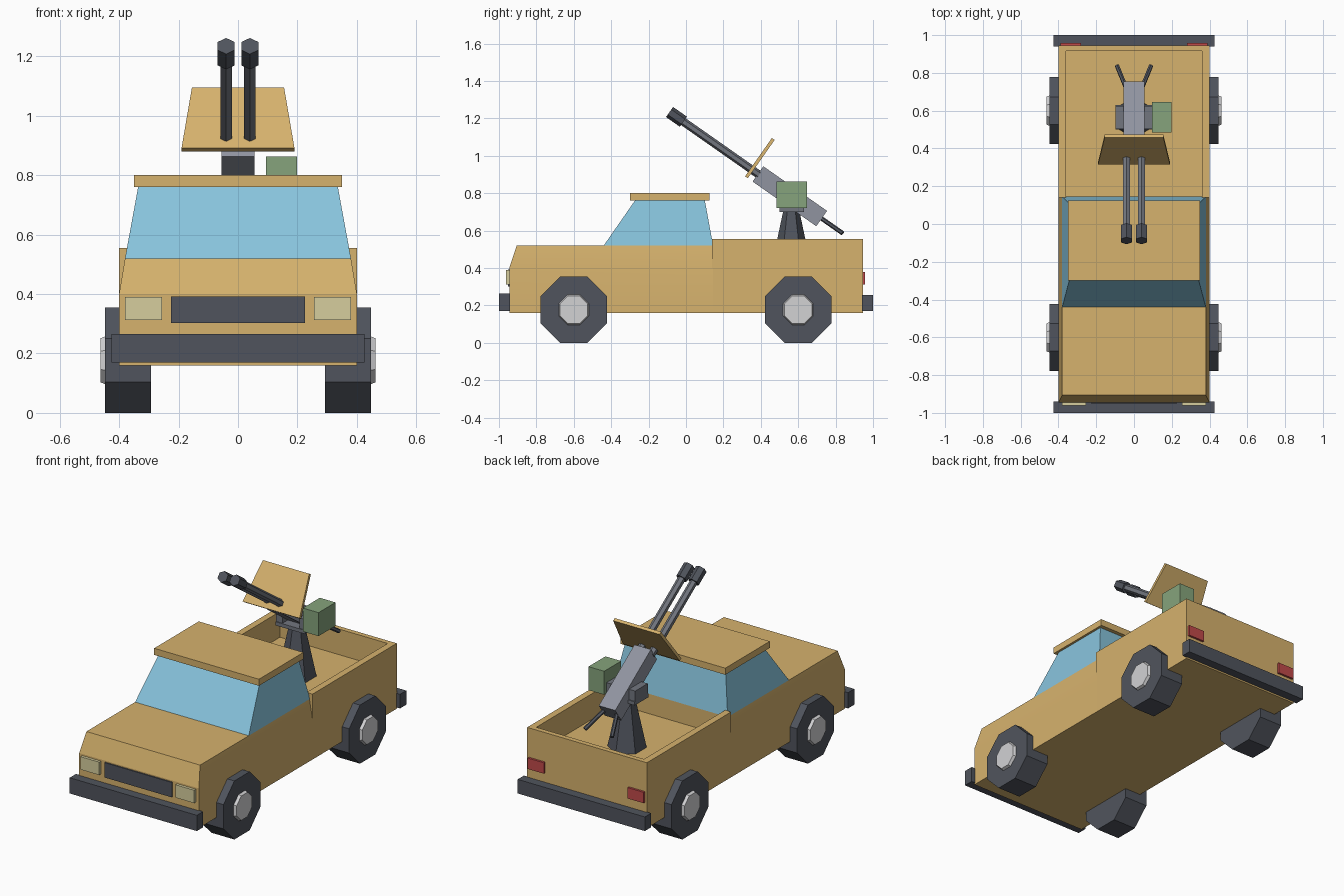
import bpy, bmesh, math
from mathutils import Matrix, Vector

cube = bpy.data.objects.get("Cube")
if cube:
    bpy.data.objects.remove(cube, do_unlink=True)


def material(name, hexcode):
    srgb = [int(hexcode[i:i + 2], 16) / 255 for i in (0, 2, 4)]
    col = [c / 12.92 if c < 0.04 else ((c + 0.055) / 1.055) ** 2.4 for c in srgb] + [1]
    m = bpy.data.materials.new(name)
    m.use_nodes = True
    m.diffuse_color = col
    m.node_tree.nodes["Principled BSDF"].inputs["Base Color"].default_value = col
    return m


TAN = material("sand paint", "D6B26D")
DARK = material("dark rubber", "50545D")
GLASS = material("window blue", "88C4DD")
SILVER = material("hub silver", "D2D2D4")
LAMP = material("lamp cream", "D6CE9E")
RED = material("tail red", "C04A4A")
STEEL = material("gun steel", "9094A0")
BARREL = material("barrel grey", "72767F")
GREEN = material("ammo green", "86A47C")


def finish(name, bm, mat, frame=None):
    bmesh.ops.recalc_face_normals(bm, faces=bm.faces)
    mesh = bpy.data.meshes.new(name)
    bm.to_mesh(mesh)
    bm.free()
    mesh.materials.append(mat)
    ob = bpy.data.objects.new(name, mesh)
    bpy.context.collection.objects.link(ob)
    if frame:
        ob.matrix_world = frame
    return ob


def loft(name, mat, rings, frame=None):
    """Stack of rectangles, each (half_width, y0, y1, z)."""
    bm = bmesh.new()
    loops = [[bm.verts.new((sx * w, y, z)) for sx, y in ((-1, a), (1, a), (1, b), (-1, b))]
             for w, a, b, z in rings]
    for lo, hi in zip(loops, loops[1:]):
        for i in range(4):
            j = (i + 1) % 4
            bm.faces.new((lo[i], lo[j], hi[j], hi[i]))
    bm.faces.new(loops[0])
    bm.faces.new(loops[-1])
    return finish(name, bm, mat, frame)


def box(name, mat, xs, ys, zs, frame=None):
    bm = bmesh.new()
    bmesh.ops.create_cube(bm, size=1)
    for v in bm.verts:
        for k, (a, b) in enumerate((xs, ys, zs)):
            v.co[k] = (a + b) / 2 + v.co[k] * (b - a)
    return finish(name, bm, mat, frame)


def rod(name, mat, start, end, r1, r2=None, sides=6, spin=0, frame=None):
    """Polygonal cone or cylinder between two points."""
    a, b = Vector(start), Vector(end)
    axis = b - a
    bm = bmesh.new()
    turn = axis.to_track_quat('Z', 'Y').to_matrix().to_4x4() @ Matrix.Rotation(spin, 4, 'Z')
    bmesh.ops.create_cone(bm, cap_ends=True, segments=sides, radius1=r1,
                          radius2=r1 if r2 is None else r2, depth=axis.length,
                          matrix=Matrix.Translation((a + b) / 2) @ turn)
    return finish(name, bm, mat, frame)


SIDES = (("right", -1), ("left", 1))


def span(s, a, b):
    return tuple(sorted((s * a, s * b)))


# Cab and hood, with softly leaning sides
cab = loft("cab_body", TAN, [(0.4, -0.945, 0.145, 0.16), (0.4, -0.945, 0.145, 0.4),
                             (0.38, -0.905, 0.145, 0.52)])
bpy.ops.object.select_all(action='DESELECT')
cab.select_set(True)
bpy.context.view_layer.objects.active = cab
bpy.ops.object.shade_smooth_by_angle(angle=math.radians(14))
loft("cab_windows", GLASS, [(0.38, -0.44, 0.145, 0.52), (0.335, -0.27, 0.1, 0.765)])
box("cab_roof", TAN, (-0.35, 0.35), (-0.3, 0.125), (0.76, 0.8))

# Open cargo bed
box("bed_floor", TAN, (-0.4, 0.4), (0.145, 0.945), (0.16, 0.4))
box("tailgate", TAN, (-0.4, 0.4), (0.915, 0.945), (0.4, 0.555))
for side, s in SIDES:
    box(f"bed_wall_{side}", TAN, span(s, 0.36, 0.4), (0.14, 0.915), (0.4, 0.555))

# Bumpers, grille and lamps
box("front_bumper", DARK, (-0.425, 0.425), (-1, -0.94), (0.17, 0.265))
box("rear_bumper", DARK, (-0.425, 0.425), (0.94, 1), (0.17, 0.255))
box("grille", DARK, (-0.225, 0.225), (-0.953, -0.944), (0.302, 0.392))
for side, s in SIDES:
    box(f"headlight_{side}", LAMP, span(s, 0.255, 0.38), (-0.962, -0.94), (0.312, 0.39))
    box(f"tail_light_{side}", RED, span(s, 0.28, 0.388), (0.94, 0.958), (0.312, 0.378))

# Octagonal wheels with raised hubs
flat = math.pi / 8
for end, y in (("front", -0.6), ("rear", 0.6)):
    for side, s in SIDES:
        rod(f"{end}_wheel_{side}", DARK, (s * 0.293, y, 0.177), (s * 0.447, y, 0.177),
            0.177 / math.cos(flat), sides=8, spin=flat)
        rod(f"{end}_hub_{side}", SILVER, (s * 0.44, y, 0.177), (s * 0.463, y, 0.177),
            0.09, 0.08, sides=8, spin=flat)

# Gun pedestal, cradle and ammunition box
rod("gun_pedestal", DARK, (0, 0.563, 0.4), (0, 0.563, 0.71), 0.108, 0.042)
box("cradle_base", BARREL, (-0.098, 0.098), (0.5, 0.63), (0.7, 0.722))
for side, s in SIDES:
    box(f"cradle_arm_{side}", BARREL, span(s, 0.056, 0.098), (0.505, 0.625), (0.722, 0.785))
box("ammo_box", GREEN, (0.094, 0.199), (0.485, 0.647), (0.72, 0.862))

# Raised twin gun, built along its own tilted axis
tilt = Matrix.Translation((0, 0.555, 0.784)) @ Matrix.Rotation(math.radians(-35), 4, 'X')
box("gun_receiver", STEEL, (-0.055, 0.055), (-0.208, 0.208), (-0.05, 0.05), tilt)
loft("gun_shield", TAN, [(0.19, -0.257, -0.239, -0.05), (0.155, -0.257, -0.239, 0.2)], tilt)
for side, s in SIDES:
    rod(f"barrel_{side}", BARREL, (s * 0.04, -0.2, 0), (s * 0.04, -0.72, 0), 0.022, frame=tilt)
    rod(f"muzzle_{side}", DARK, (s * 0.04, -0.695, 0), (s * 0.04, -0.785, 0), 0.033, frame=tilt)
    rod(f"grip_{side}", DARK, (s * 0.038, 0.19, 0), (s * 0.09, 0.345, 0), 0.012, frame=tilt)
